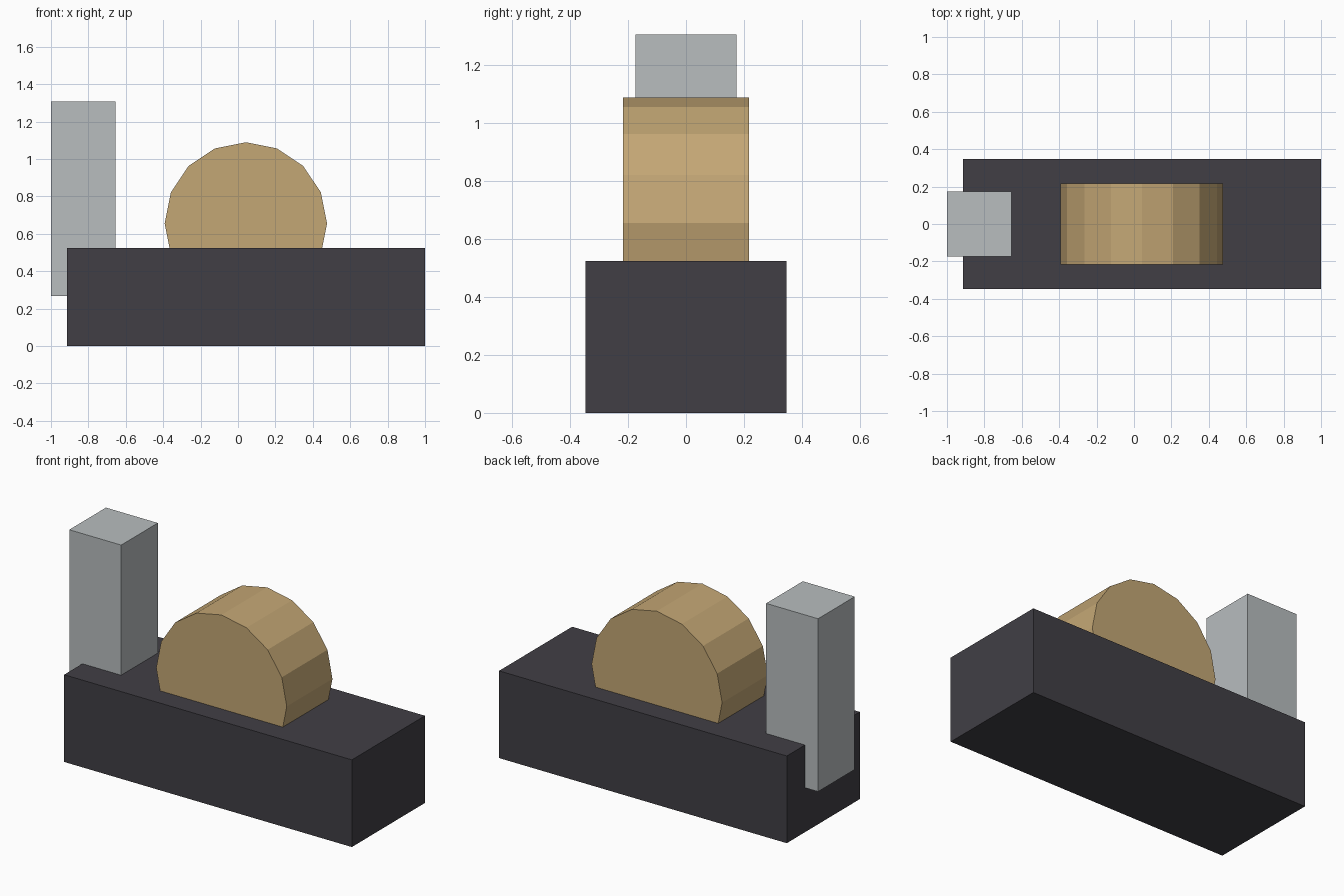
import bpy
import math

if "Cube" in bpy.data.objects:
    bpy.data.objects.remove(bpy.data.objects["Cube"])


def material(name, rgb):
    """Flat colour from 0-255 display values, stored as linear."""
    m = bpy.data.materials.new(name)
    lin = [((c / 255 + 0.055) / 1.055) ** 2.4 for c in rgb]
    m.diffuse_color = (*lin, 1.0)
    m.use_nodes = True
    m.node_tree.nodes["Principled BSDF"].inputs["Base Color"].default_value = m.diffuse_color
    return m


def box(name, lo, hi, mat):
    """Box between two opposite corners."""
    bpy.ops.mesh.primitive_cube_add(size=1, location=[(a + b) / 2 for a, b in zip(lo, hi)])
    ob = bpy.context.object
    ob.name = name
    ob.scale = [b - a for a, b in zip(lo, hi)]
    bpy.ops.object.transform_apply(location=False, rotation=False, scale=True)
    ob.data.materials.append(mat)
    return ob


charcoal = material("charcoal", (65, 63, 69))
light_grey = material("light grey", (184, 189, 191))
tan = material("tan", (196, 167, 117))

# Long base block
box("base", (-0.913, -0.347, 0.0), (1.0, 0.347, 0.524), charcoal)

# Upright post sunk into the left end of the base
box("post", (-1.0, -0.174, 0.267), (-0.655, 0.174, 1.306), light_grey)

# Sixteen-sided drum lying across the base, a corner at the top
bpy.ops.mesh.primitive_cylinder_add(
    vertices=16, radius=0.434, depth=0.434,
    location=(0.042, 0, 0.655), rotation=(math.pi / 2, 0, 0))
drum = bpy.context.object
drum.name = "drum"
drum.data.materials.append(tan)
